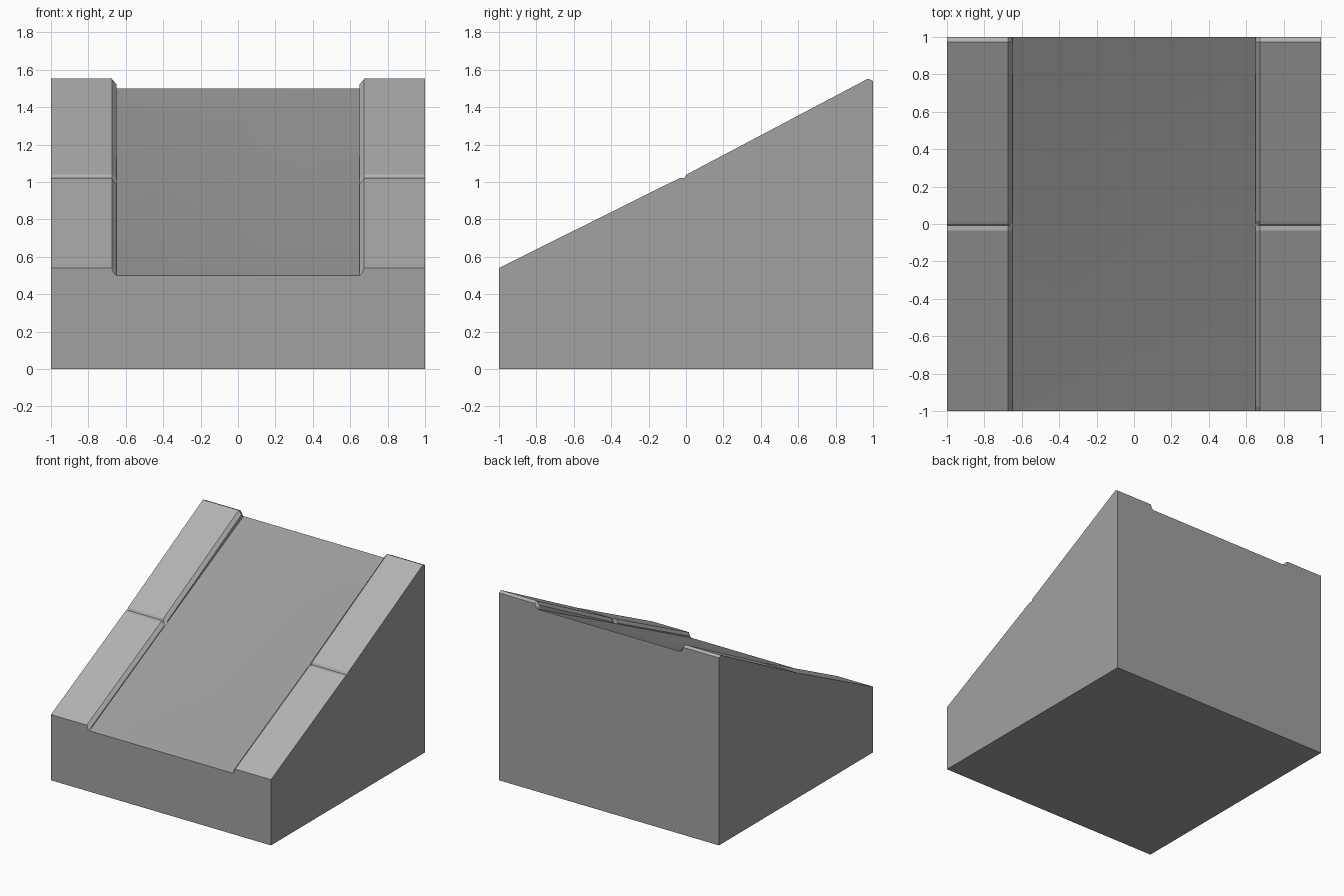
import bpy, bmesh

if "Cube" in bpy.data.objects:
    bpy.data.objects.remove(bpy.data.objects["Cube"])


def slope(y):
    return 1.0 + 0.5 * y


def grey(name, v):
    mat = bpy.data.materials.new(name)
    mat.diffuse_color = (v, v, v, 1)
    mat.use_nodes = True
    mat.node_tree.nodes["Principled BSDF"].inputs["Base Color"].default_value = mat.diffuse_color
    return mat


def finish(name, bm, mats):
    bmesh.ops.recalc_face_normals(bm, faces=bm.faces)
    mesh = bpy.data.meshes.new(name)
    bm.to_mesh(mesh)
    bm.free()
    for m in mats:
        mesh.materials.append(m)
    obj = bpy.data.objects.new(name, mesh)
    bpy.context.collection.objects.link(obj)
    return obj


block_grey = grey("block_grey", 0.36)
deck_grey = grey("deck_grey", 0.33)
curb_grey = grey("curb_grey", 0.45)

# Wedge block with a slightly dished deck between the curbs
bm = bmesh.new()
EDGE = 0.65


def row(y, z, xs):
    return [bm.verts.new((x, y, z)) for x in xs]


xs = (-1, -EDGE, EDGE, 1)
front, back = row(-1, 0.5, xs), row(1, 1.5, xs)
fb, bb = row(-1, 0, (-1, 1)), row(1, 0, (-1, 1))
bm.faces.new([fb[0], fb[1]] + front[::-1])
bm.faces.new([bb[1], bb[0]] + back)
bm.faces.new([fb[0], front[0], back[0], bb[0]])
bm.faces.new([fb[1], bb[1], back[3], front[3]])
bm.faces.new([fb[0], bb[0], bb[1], fb[1]])
rim = [front[1], front[2], back[2], back[1]]
low, high = row(-0.437, 0.748, (-0.33, 0.33)), row(0.463, 1.198, (-0.33, 0.33))
dish = [low[0], low[1], high[1], high[0]]
deck = [bm.faces.new(dish)]
for i in range(4):
    j = (i + 1) % 4
    deck.append(bm.faces.new([rim[i], rim[j], dish[j], dish[i]]))
for f in deck:
    f.material_index = 1
    f.smooth = True
finish("ramp_block", bm, [block_grey, deck_grey])

# Two-piece chamfered curb: stations along the slope (y, top z, inset at piece ends)
stations = [(-1, 0.54, 0.012), (-0.98, 0.55, 0), (-0.035, 1.02, 0),
            (-0.008, 1.02, 0.012), (0.0, 1.037, 0.012), (0.015, 1.046, 0),
            (0.973, 1.552, 0), (1, 1.54, 0.012)]
bm = bmesh.new()
loops = []
for y, z, inset in stations:
    base = slope(y)
    section = [(1, base), (1, z), (EDGE + 0.025, z),
               (EDGE + inset, max(z - 0.03, base + 0.005)), (EDGE, base)]
    loops.append([bm.verts.new((x, y, h)) for x, h in section])
for a, b in zip(loops, loops[1:]):
    for i in range(4):
        f = bm.faces.new([a[i], a[i + 1], b[i + 1], b[i]])
        f.material_index = 1 if i else 0
bm.faces.new(loops[0])
bm.faces.new(loops[-1][::-1])
curb = finish("side_curbs", bm, [block_grey, curb_grey])
mirror = curb.modifiers.new("mirror", 'MIRROR')
mirror.use_axis[0] = True
mirror.use_mirror_merge = False
